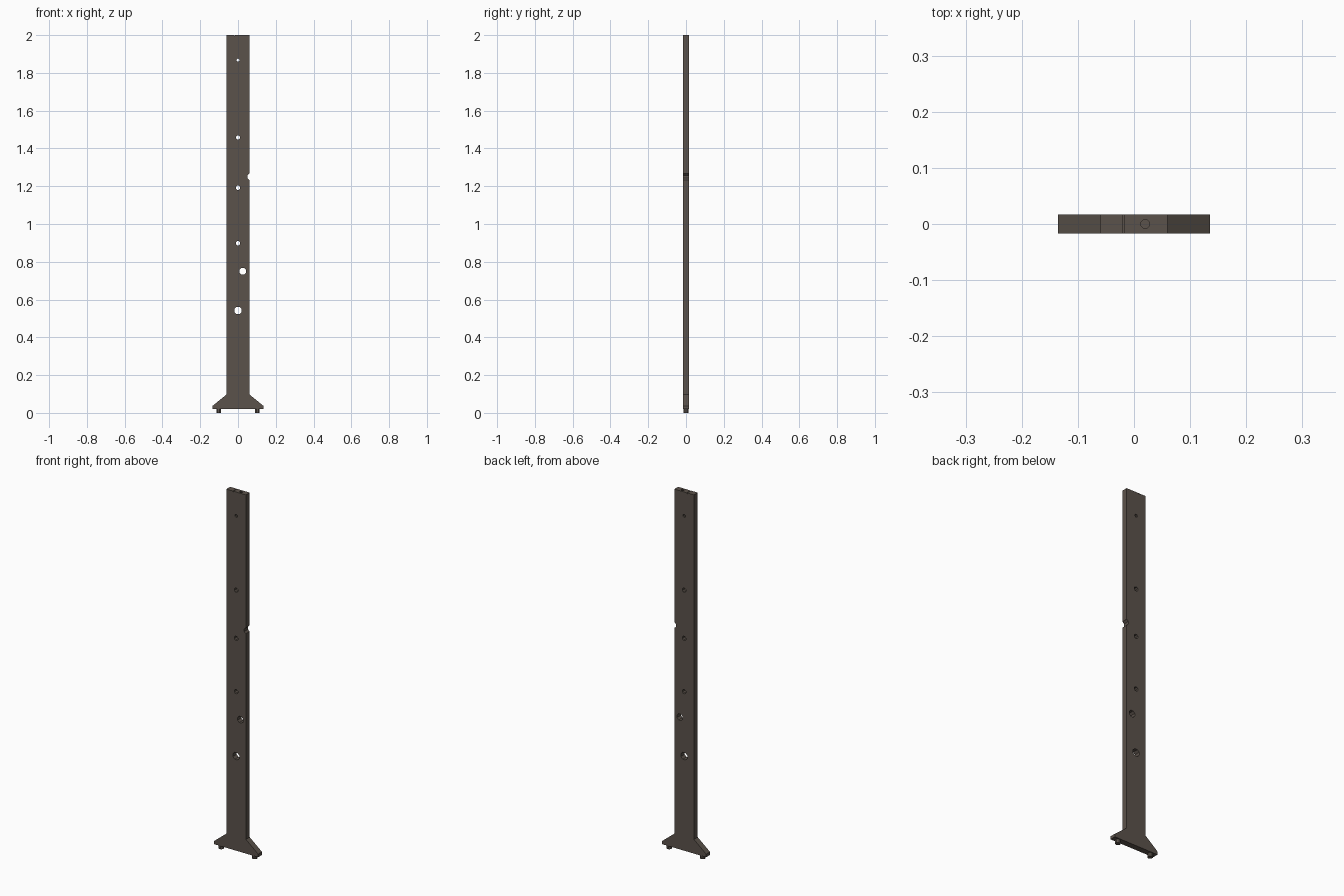
import bpy, bmesh
from math import pi
from mathutils import Matrix

if "Cube" in bpy.data.objects:
    bpy.data.objects.remove(bpy.data.objects["Cube"])

HALF_T = 0.0165  # half thickness of the plank

wood = bpy.data.materials.new("dark_wood")
wood.diffuse_color = (0.105, 0.085, 0.07, 1)
wood.use_nodes = True
wood.node_tree.nodes["Principled BSDF"].inputs["Base Color"].default_value = wood.diffuse_color


def finish(name, bm, material=wood):
    bmesh.ops.recalc_face_normals(bm, faces=bm.faces)
    mesh = bpy.data.meshes.new(name)
    bm.to_mesh(mesh)
    bm.free()
    obj = bpy.data.objects.new(name, mesh)
    bpy.context.collection.objects.link(obj)
    if material:
        mesh.materials.append(material)
    return obj


def cylinder(bm, loc, radius, depth, sides=8, along_y=False):
    turn = Matrix.Rotation(pi / sides, 4, 'Z')
    if along_y:
        turn = Matrix.Rotation(pi / 2, 4, 'X') @ turn
    bmesh.ops.create_cone(bm, cap_ends=True, segments=sides, radius1=radius,
                          radius2=radius, depth=depth,
                          matrix=Matrix.Translation(loc) @ turn)


# Plank with flared base: right half of the outline, mirrored
right = [(0.135, 0.02), (0.135, 0.037), (0.06, 0.098), (0.06, 2.0)]
outline = right + [(-x, z) for x, z in reversed(right)]
bm = bmesh.new()
face = bm.faces.new([bm.verts.new((x, -HALF_T, z)) for x, z in outline])
ext = bmesh.ops.extrude_face_region(bm, geom=[face])
bmesh.ops.translate(bm, vec=(0, 2 * HALF_T, 0),
                    verts=[v for v in ext["geom"] if isinstance(v, bmesh.types.BMVert)])
plank = finish("plank", bm)

# Through holes, and the notch in the right edge
bm = bmesh.new()
for x, z, r in [(0, 0.542, 0.021), (0.026, 0.75, 0.019), (0, 0.898, 0.012),
                (0, 1.192, 0.012), (0, 1.458, 0.012), (0, 1.868, 0.008),
                (0.066, 1.25, 0.018)]:
    cylinder(bm, (x, 0, z), r, 0.1, along_y=True)
# Socket and thin slit in the top end
cylinder(bm, (0.02, 0, 2.0), 0.008, 0.08)
bmesh.ops.create_cube(bm, size=1, matrix=Matrix.Translation((-0.018, 0, 2.0))
                      @ Matrix.Diagonal((0.003, 0.1, 0.012, 1)))
cutter = finish("hole_cutter", bm, None)
cutter.hide_render = True
cutter.hide_viewport = True
cutter.display_type = 'WIRE'

cut = plank.modifiers.new("holes", 'BOOLEAN')
cut.operation = 'DIFFERENCE'
cut.solver = 'EXACT'
cut.object = cutter

# Two short feet
for side, x in (("left", -0.102), ("right", 0.102)):
    bm = bmesh.new()
    cylinder(bm, (x, 0, 0.0125), 0.014, 0.025)
    finish(side + "_foot", bm)
